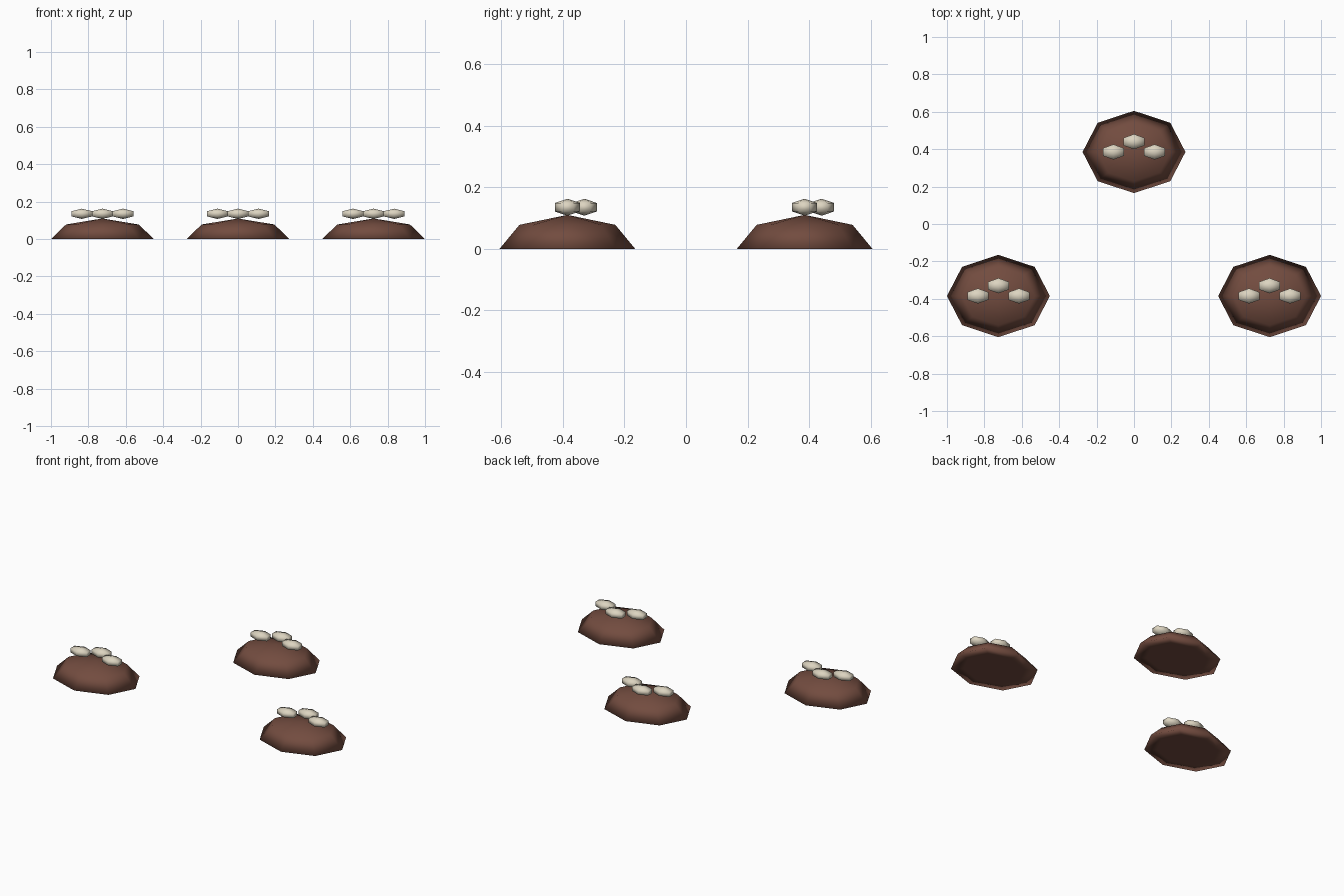
import bpy, bmesh
from mathutils import Matrix

if "Cube" in bpy.data.objects:
    bpy.data.objects.remove(bpy.data.objects["Cube"])


def material(name, rgb):
    m = bpy.data.materials.new(name)
    m.diffuse_color = (*rgb, 1.0)
    m.use_nodes = True
    m.node_tree.nodes["Principled BSDF"].inputs["Base Color"].default_value = m.diffuse_color
    return m


SOIL = material("brown soil", (0.17, 0.072, 0.05))
EGG = material("cream shell", (0.72, 0.66, 0.53))


def ball(name, centre, radii, segs, rings, mat, flat_base=False):
    """Smooth low-poly ellipsoid; flat_base presses the lower half onto its middle plane."""
    bm = bmesh.new()
    bmesh.ops.create_uvsphere(bm, u_segments=segs, v_segments=rings, radius=1,
                              matrix=Matrix.Diagonal((*radii, 1)))
    for v in bm.verts:
        if flat_base:
            v.co.z = max(v.co.z, 0.0)
    for f in bm.faces:
        f.smooth = True
    mesh = bpy.data.meshes.new(name)
    bm.to_mesh(mesh)
    bm.free()
    mesh.materials.append(mat)
    ob = bpy.data.objects.new(name, mesh)
    ob.location = centre
    bpy.context.collection.objects.link(ob)


# three mounds, each carrying three eggs
for i, (x, y) in enumerate([(-0.725, -0.385), (0.725, -0.385), (0, 0.385)], 1):
    ball(f"mound_{i}", (x, y, 0), (0.275, 0.22, 0.11), 8, 4, SOIL, True)
    for j, (dx, dy) in enumerate([(-0.11, 0), (0, 0.055), (0.11, 0)], 1):
        ball(f"egg_{i}_{j}", (x + dx, y + dy, 0.135), (0.0745, 0.047, 0.0275), 6, 3, EGG)
